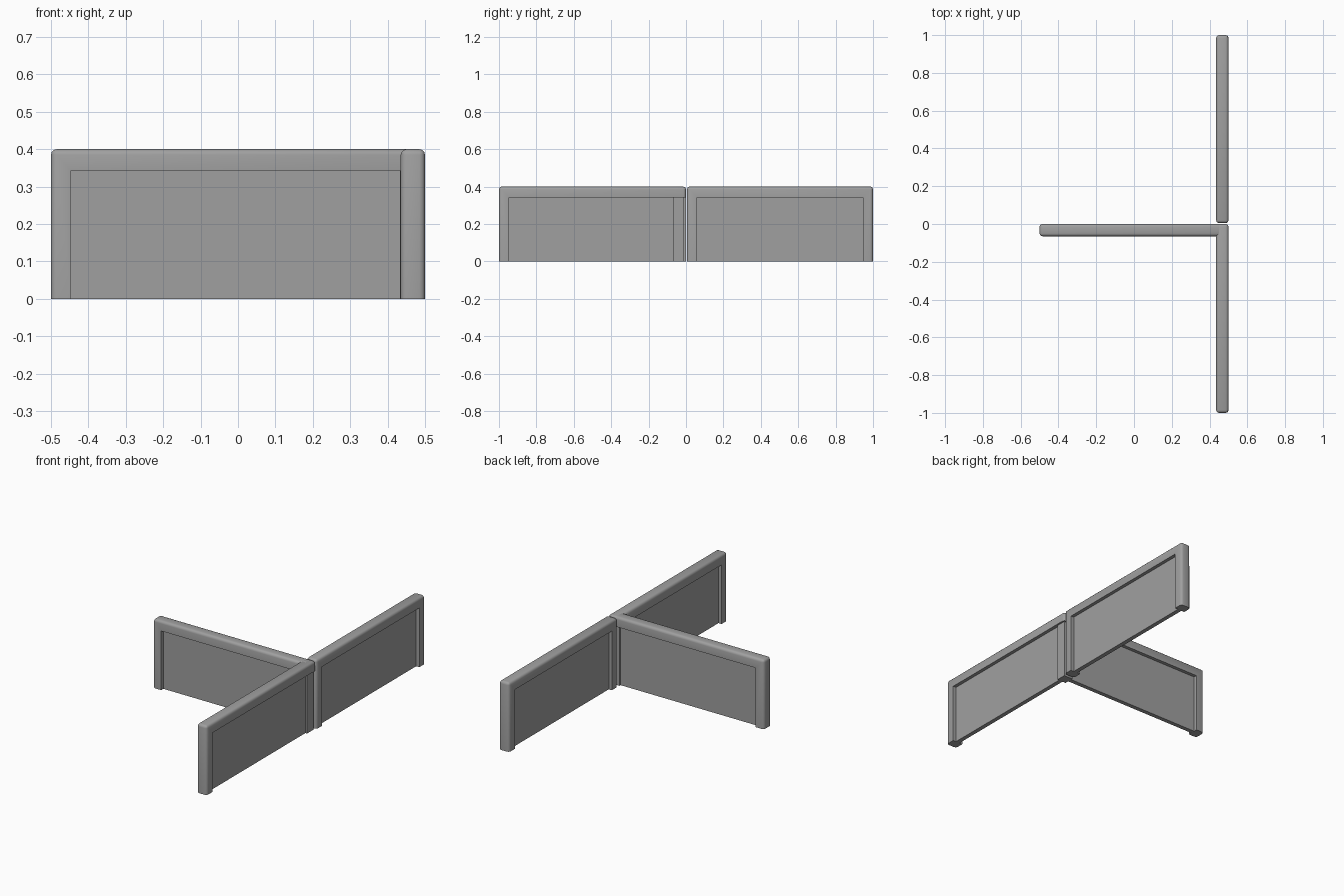
import bpy, bmesh, math
from mathutils import Matrix, Vector

if "Cube" in bpy.data.objects:
    bpy.data.objects.remove(bpy.data.objects["Cube"])

HEIGHT, THICK, POST, LIP = 0.4, 0.065, 0.053, 0.343
INFILL = 0.025

grey = bpy.data.materials.new("plain grey")
grey.use_nodes = True
colour = (0.35, 0.35, 0.35, 1)
grey.diffuse_color = colour
grey.node_tree.nodes["Principled BSDF"].inputs["Base Color"].default_value = colour


def finish(bm, name, matrix):
    """Turn a bmesh into a placed object with sharp creases kept."""
    bmesh.ops.recalc_face_normals(bm, faces=bm.faces)
    mesh = bpy.data.meshes.new(name)
    bm.to_mesh(mesh)
    bm.free()
    mesh.materials.append(grey)
    obj = bpy.data.objects.new(name, mesh)
    obj.matrix_world = matrix
    bpy.context.collection.objects.link(obj)
    bpy.ops.object.select_all(action="DESELECT")
    obj.select_set(True)
    bpy.context.view_layer.objects.active = obj
    bpy.ops.object.shade_smooth_by_angle(angle=math.radians(35))


def box(name, low, high, matrix=Matrix()):
    low, high = Vector(low), Vector(high)
    size = Matrix.Diagonal(high - low)
    bm = bmesh.new()
    bmesh.ops.create_cube(bm, size=1)
    for v in bm.verts:
        v.co = (low + high) / 2 + size @ v.co
    finish(bm, name, matrix)


def frame(name, length, far_post, matrix):
    """Top rail with one or two posts, rounded along its outer edges."""
    outline = [(0, 0), (POST, 0), (POST, LIP)]
    if far_post:
        outline += [(length - POST, LIP), (length - POST, 0), (length, 0)]
    else:
        outline += [(length, LIP)]
    outline += [(length, HEIGHT), (0, HEIGHT)]
    bm = bmesh.new()
    face = bm.faces.new([bm.verts.new((u, -THICK / 2, z)) for u, z in outline])
    extruded = bmesh.ops.extrude_face_region(bm, geom=[face])["geom"]
    for v in extruded:
        if isinstance(v, bmesh.types.BMVert):
            v.co.y += THICK

    def outer(edge):
        a, b = (v.co for v in edge.verts)
        level = abs(a.z - b.z) < 0.001
        if level and a.z < HEIGHT - 0.001:
            return False
        return any(abs(a[i] - s) + abs(b[i] - s) < 0.001
                   for i, s in ((0, 0), (0, length), (2, HEIGHT)))

    bmesh.ops.bevel(bm, geom=[e for e in bm.edges if outer(e)], offset=0.015,
                    segments=3, profile=0.5, affect="EDGES")
    finish(bm, name, matrix)


def wall(name, length, far_post, infill_end, matrix):
    frame(name + "_frame", length, far_post, matrix)
    box(name + "_infill", (POST / 2, -INFILL / 2, 0),
        (infill_end, INFILL / 2, LIP + 0.01), matrix)


# Walls run along local x from their free end
turn = Matrix.Rotation(math.pi / 2, 4, "Z")
line_x = 0.5 - THICK / 2
wall("back_wall", 0.995, True, 0.97,
     Matrix.Translation((line_x, 0.005, 0)) @ turn)
wall("front_wall", 1.0, False, 0.95,
     Matrix.Translation((line_x, -1, 0)) @ turn)
wall("side_wall", 0.985, False, 0.95,
     Matrix.Translation((-0.5, -THICK / 2, 0)))

# Slim post under the corner where two walls meet
box("corner_post", (0.433, -0.068, 0), (0.49, -0.01, LIP + 0.01))
